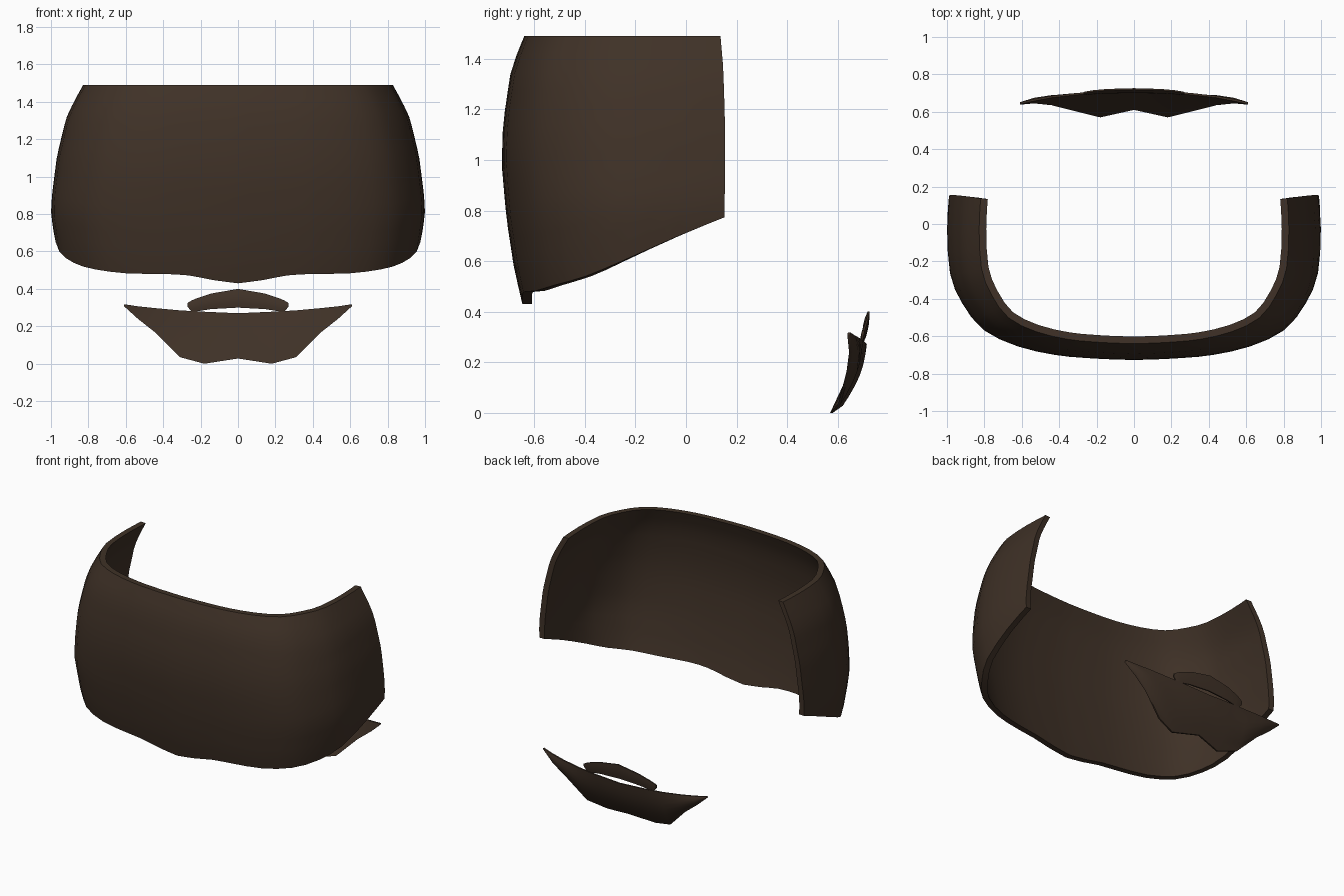
import bpy, bmesh, math
from mathutils import Vector

cube = bpy.data.objects.get("Cube")
if cube:
    bpy.data.objects.remove(cube, do_unlink=True)

BROWN = (0.050, 0.031, 0.020, 1.0)
mat = bpy.data.materials.new("dark brown")
mat.use_nodes = True
mat.diffuse_color = BROWN
bsdf = mat.node_tree.nodes["Principled BSDF"]
bsdf.inputs["Base Color"].default_value = BROWN
bsdf.inputs["Roughness"].default_value = 0.7


def lookup(table, z):
    """Linear value of a (z, value) table."""
    for (a, va), (b, vb) in zip(table, table[1:]):
        if z <= b:
            return va + (vb - va) * (z - a) / (b - a)
    return table[-1][1]


def refine(points, steps):
    """Catmull-Rom resampling of a list of tuples."""
    out = []
    last = len(points) - 1
    for i in range(last):
        p = [Vector(points[min(max(i + k, 0), last)]) for k in (-1, 0, 1, 2)]
        for s in range(steps):
            t = s / steps
            out.append(0.5 * (2 * p[1] + (p[2] - p[0]) * t
                              + (2 * p[0] - 5 * p[1] + 4 * p[2] - p[3]) * t * t
                              + (3 * p[1] - p[0] - 3 * p[2] + p[3]) * t ** 3))
    out.append(Vector(points[last]))
    return out


def mirrored(half):
    """Full list of columns from the half that starts on the centre line."""
    return [(-p[0], *p[1:]) for p in reversed(half[1:])] + list(half)


def solid_shell(name, outer, inner, angle):
    """Closed shell from two matching grids of points."""
    bm = bmesh.new()
    grids = [[[bm.verts.new(p) for p in col] for col in g] for g in (outer, inner)]
    cols, rows = len(outer), len(outer[0])
    for g in grids:
        for i in range(cols - 1):
            for j in range(rows - 1):
                bm.faces.new((g[i][j], g[i + 1][j], g[i + 1][j + 1], g[i][j + 1]))
    # rim joining both skins
    ring = [(i, 0) for i in range(cols)] + [(cols - 1, j) for j in range(1, rows)]
    ring += [(i, rows - 1) for i in range(cols - 2, -1, -1)]
    ring += [(0, j) for j in range(rows - 2, 0, -1)]
    a, b = grids
    for (i, j), (k, l) in zip(ring, ring[1:] + ring[:1]):
        bm.faces.new((a[i][j], a[k][l], b[k][l], b[i][j]))
    bmesh.ops.recalc_face_normals(bm, faces=bm.faces)
    mesh = bpy.data.meshes.new(name)
    bm.to_mesh(mesh)
    bm.free()
    mesh.materials.append(mat)
    obj = bpy.data.objects.new(name, mesh)
    bpy.context.collection.objects.link(obj)
    bpy.ops.object.select_all(action="DESELECT")
    obj.select_set(True)
    bpy.context.view_layer.objects.active = obj
    bpy.ops.object.shade_smooth_by_angle(angle=math.radians(angle))
    return obj


# Wraparound shell: plan outline with lower edge height (x, y, z)
TOP, WALL, ROWS = 1.49, 0.038, 14
plan = [(0, -.727, .43), (.14, -.723, .447), (.28, -.715, .472), (.43, -.70, .48),
        (.63, -.655, .483), (.81, -.57, .505), (.92, -.43, .54), (.985, -.27, .60),
        (1, -.03, .70), (.99, .155, .773)]
width = [(.43, .93), (.6, .97), (.8, 1), (.9, .995), (1.11, .968),
         (1.31, .92), (1.4, .878), (TOP, .828)]
depth = [(.43, .89), (.57, .935), (.77, .977), (.96, 1), (1.09, 1),
         (1.2, .985), (1.365, .95), (TOP, .88)]
path = mirrored([tuple(p) for p in refine(plan, 2)])
outer = []
for x, y, low in path:
    col = []
    for j in range(ROWS + 1):
        z = low + (TOP - low) * j / ROWS
        col.append(Vector((x * lookup(width, z), y * lookup(depth, z), z)))
    outer.append(col)
inner = []
for i, col in enumerate(outer):
    before, after = outer[max(i - 1, 0)], outer[min(i + 1, len(outer) - 1)]
    new = []
    for j, p in enumerate(col):
        d = after[j] - before[j]
        new.append(p + Vector((-d.y, d.x, 0)).normalized() * WALL)
    inner.append(new)
solid_shell("wraparound_shell", outer, inner, 40)


# Thin curved rear plates: columns are (x, top z, top y, bottom z, bottom y)
def rear_plate(name, half, bulge, thick, edge, rows=6):
    back, front = [], []
    for x, zt, yt, zb, yb in mirrored(half):
        b, f = [], []
        fade = min(1, (zt - zb) / 0.1)
        for j in range(rows + 1):
            t = j / rows
            arch = math.sin(math.pi * t) * fade
            y = yb + (yt - yb) * t + bulge * arch
            z = zb + (zt - zb) * t
            b.append(Vector((x, y, z)))
            f.append(Vector((x, y - edge - thick * arch, z)))
        back.append(b)
        front.append(f)
    solid_shell(name, back, front, 50)


rear_plate("lower_rear_plate",
           [(0, .27, .715, .028, .62), (.18, .278, .71, 0, .58), (.31, .285, .70, .035, .612),
            (.44, .297, .685, .165, .645), (.535, .307, .667, .24, .655),
            (.61, .318, .65, .308, .648)], .02, .02, .01)
rear_plate("upper_rear_plate",
           [(0, .40, .726, .30, .712), (.145, .375, .722, .292, .708),
            (.22, .35, .715, .28, .703), (.25, .337, .71, .28, .70),
            (.27, .325, .706, .305, .702)], .004, .014, .008, 4)
